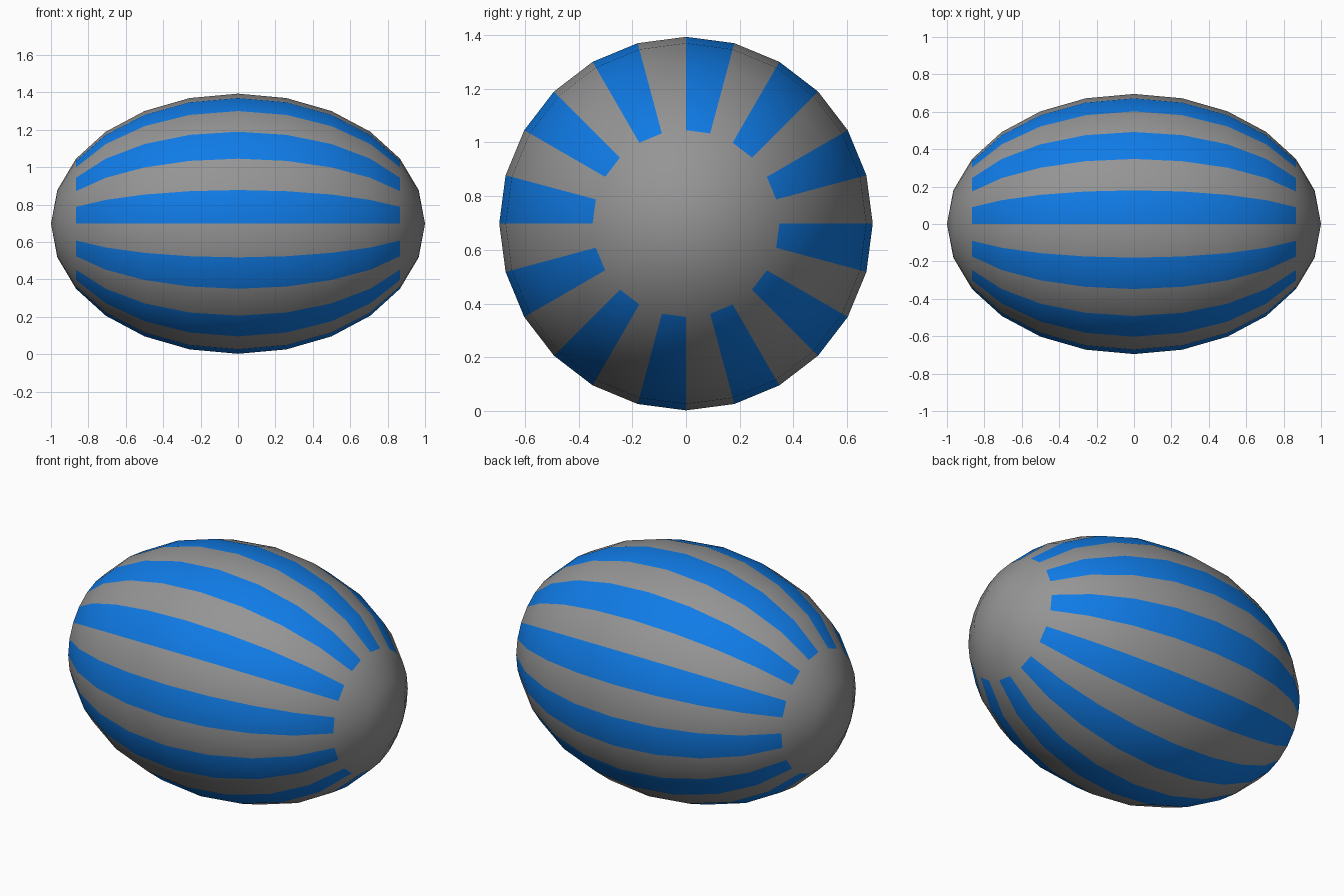
import bpy, bmesh
from math import atan2, degrees, cos, radians
from mathutils import Matrix

cube = bpy.data.objects.get("Cube")
if cube:
    bpy.data.objects.remove(cube, do_unlink=True)

SIDES, RINGS = 24, 12
RADIUS, CENTRE = 0.6955, 0.698


def make_material(name, rgb):
    mat = bpy.data.materials.new(name)
    mat.use_nodes = True
    colour = (*rgb, 1.0)
    mat.diffuse_color = colour
    mat.node_tree.nodes["Principled BSDF"].inputs["Base Color"].default_value = colour
    return mat


# Stretched ball with its poles along x
bm = bmesh.new()
bmesh.ops.create_uvsphere(bm, u_segments=SIDES, v_segments=RINGS, radius=1.0,
                          matrix=Matrix.Diagonal((1, RADIUS, RADIUS, 1))
                          @ Matrix.Rotation(radians(90), 4, "Y"))

# Lengthwise stripes on every other column, leaving plain end caps
for face in bm.faces:
    face.smooth = True
    mid = face.calc_center_median()
    column = int(degrees(atan2(mid.y, mid.z)) % 360 * SIDES / 360)
    if column % 2 == 0 and abs(mid.x) < cos(radians(30)):
        face.material_index = 1

mesh = bpy.data.meshes.new("striped_ball")
bm.to_mesh(mesh)
bm.free()
mesh.materials.append(make_material("grey", (0.3, 0.3, 0.3)))
mesh.materials.append(make_material("blue", (0.005, 0.2, 0.8)))

ball = bpy.data.objects.new("striped_ball", mesh)
ball.location.z = CENTRE
bpy.context.collection.objects.link(ball)
